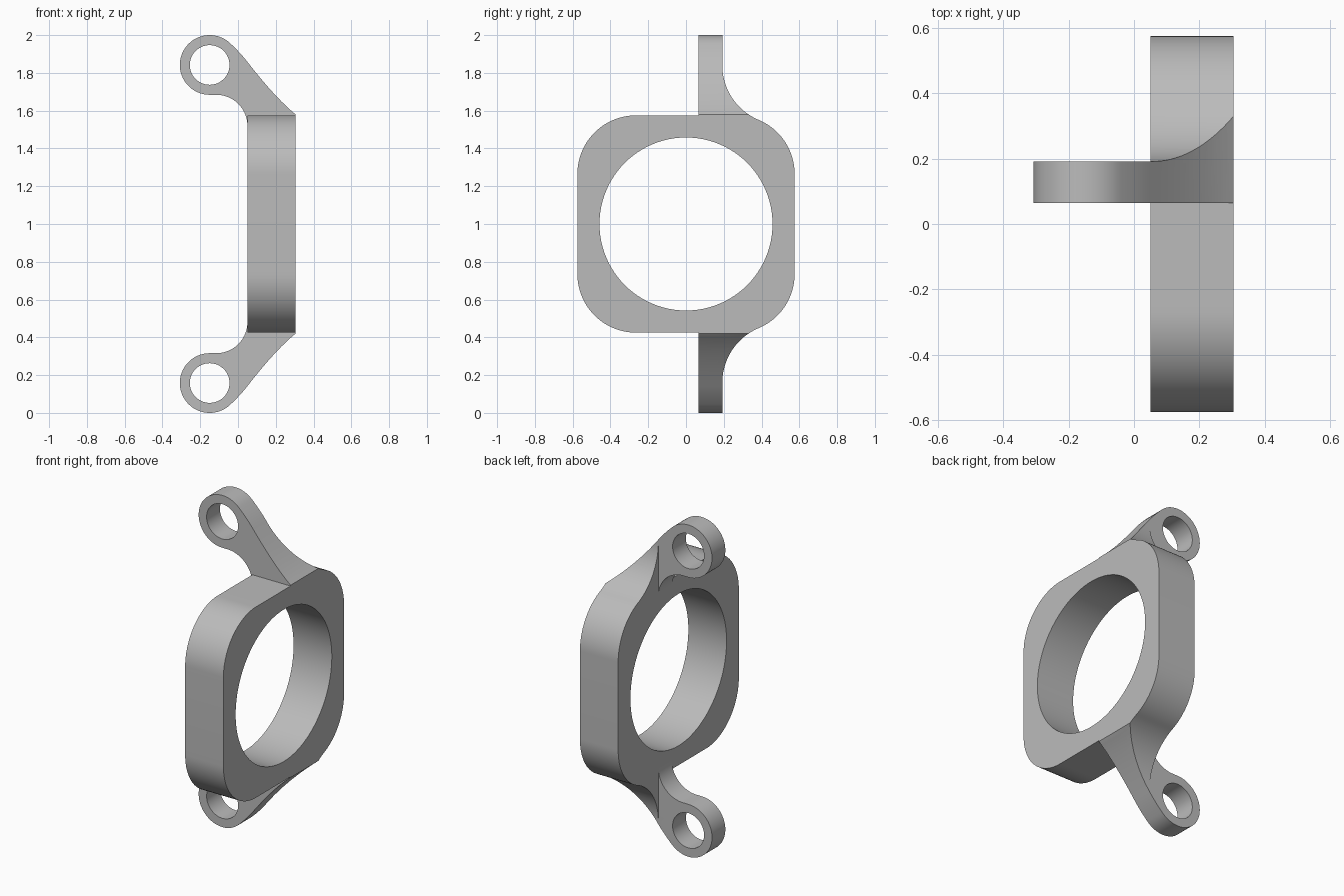
import bpy, bmesh
from math import sin, cos, radians
from mathutils import Vector
from mathutils.geometry import interpolate_bezier

cube = bpy.data.objects.get("Cube")
if cube:
    bpy.data.objects.remove(cube)

grey = bpy.data.materials.new("grey metal")
grey.use_nodes = True
color = (0.5, 0.5, 0.5, 1)
grey.diffuse_color = color
grey.node_tree.nodes["Principled BSDF"].inputs["Base Color"].default_value = color

MID = 1.0                        # height of the mirror plane
BACK, FRONT = 0.05, 0.305        # ring extent in x
ARM_A, ARM_B = 0.065, 0.192      # arm extent in y
HALF, CORNER = 0.575, 0.31       # ring half width and corner radius
EYE, EYE_R, EYE_HOLE = (-0.15, 1.842), 0.158, 0.105


def arc(center, r, start, end, n=24):
    angles = [radians(start + (end - start) * i / n) for i in range(n + 1)]
    return [(center[0] + r * cos(a), center[1] + r * sin(a)) for a in angles]


def bezier(p, slope_p, q, slope_q, n=14):
    p, q = Vector((*p, 0)), Vector((*q, 0))
    d = (q.x - p.x) / 3
    pts = interpolate_bezier(p, p + Vector((d, d * slope_p, 0)),
                             q - Vector((d, d * slope_q, 0)), q, n)
    return [(v.x, v.y) for v in pts]


def flip(points):
    return [(u, 2 * MID - z) for u, z in reversed(points)]


def prism(name, outline, low, high, axis):
    """Extrude a (u, z) outline along x or y."""
    bm = bmesh.new()
    place = (lambda u, z: (low, u, z)) if axis == "x" else (lambda u, z: (u, low, z))
    face = bm.faces.new([bm.verts.new(place(u, z)) for u, z in outline])
    move = Vector((high - low, 0, 0)) if axis == "x" else Vector((0, high - low, 0))
    out = bmesh.ops.extrude_face_region(bm, geom=[face])
    bmesh.ops.translate(bm, vec=move,
                        verts=[v for v in out["geom"] if isinstance(v, bmesh.types.BMVert)])
    bmesh.ops.recalc_face_normals(bm, faces=bm.faces)
    mesh = bpy.data.meshes.new(name)
    bm.to_mesh(mesh)
    bm.free()
    mesh.materials.append(grey)
    ob = bpy.data.objects.new(name, mesh)
    bpy.context.collection.objects.link(ob)
    return ob


def combine(target, other, operation):
    mod = target.modifiers.new(operation.lower(), "BOOLEAN")
    mod.operation, mod.solver, mod.object = operation, "EXACT", other
    bpy.context.view_layer.objects.active = target
    bpy.ops.object.modifier_apply(modifier=mod.name)
    bpy.data.objects.remove(other)


# Ring outline with the filleted arm roots
inner = HALF - CORNER
blend = 67.2
c = cos(radians(blend))
fillet_r = (inner - ARM_B + CORNER * c) / (1 - c)
fillet_center = (ARM_B + fillet_r, MID + inner + sin(radians(blend)) * (CORNER + fillet_r))
upper = arc((inner, MID + inner), CORNER, 0, blend)
upper += arc(fillet_center, fillet_r, 180 + blend, 180)[1:]
upper += [(ARM_B, 1.95), (ARM_A, 1.95), (ARM_A, MID + HALF)]
upper += arc((-inner, MID + inner), CORNER, 90, 180)
body = prism("ring_bracket", upper + flip(upper), BACK, FRONT, "x")

# Round bore
bore = prism("bore_cutter", arc((0, MID), 0.458, 0, 360, 96)[:-1], -0.5, 0.5, "x")
combine(body, bore, "DIFFERENCE")

# Sloping outer faces of the arm roots
joint = (BACK, 1.858)
slope = bezier(joint, -1.28, (FRONT, 1.58), -0.82)
waste = [(0.03, 1.885)] + slope + [(0.32, 1.568), (0.5, 1.568), (0.5, 2.2), (0.03, 2.2)]

# Eye plates behind the ring, with a curved throat
throat_r = 0.165
throat = (BACK - throat_r, EYE[1] - EYE_R - throat_r)
plate = arc(EYE, EYE_R, 47, 270, 48)
plate += arc(throat, throat_r, 90, 0)
plate += bezier(plate[0], -0.93, joint, -1.28)[:0:-1]
eye = arc(EYE, EYE_HOLE, 0, 360, 48)[:-1]

for side, shape in (("upper", lambda p: p), ("lower", flip)):
    combine(body, prism(side + "_slope_cutter", shape(waste), -1, 1, "y"), "DIFFERENCE")
    arm = prism(side + "_eye_arm", shape(plate), ARM_A, ARM_B, "y")
    combine(arm, prism(side + "_eye_cutter", shape(eye), -1, 1, "y"), "DIFFERENCE")
    combine(body, arm, "UNION")

# Smooth curved walls, keep the rims sharp
bpy.ops.object.select_all(action="DESELECT")
body.select_set(True)
bpy.context.view_layer.objects.active = body
bpy.ops.object.shade_smooth_by_angle(angle=radians(25))
